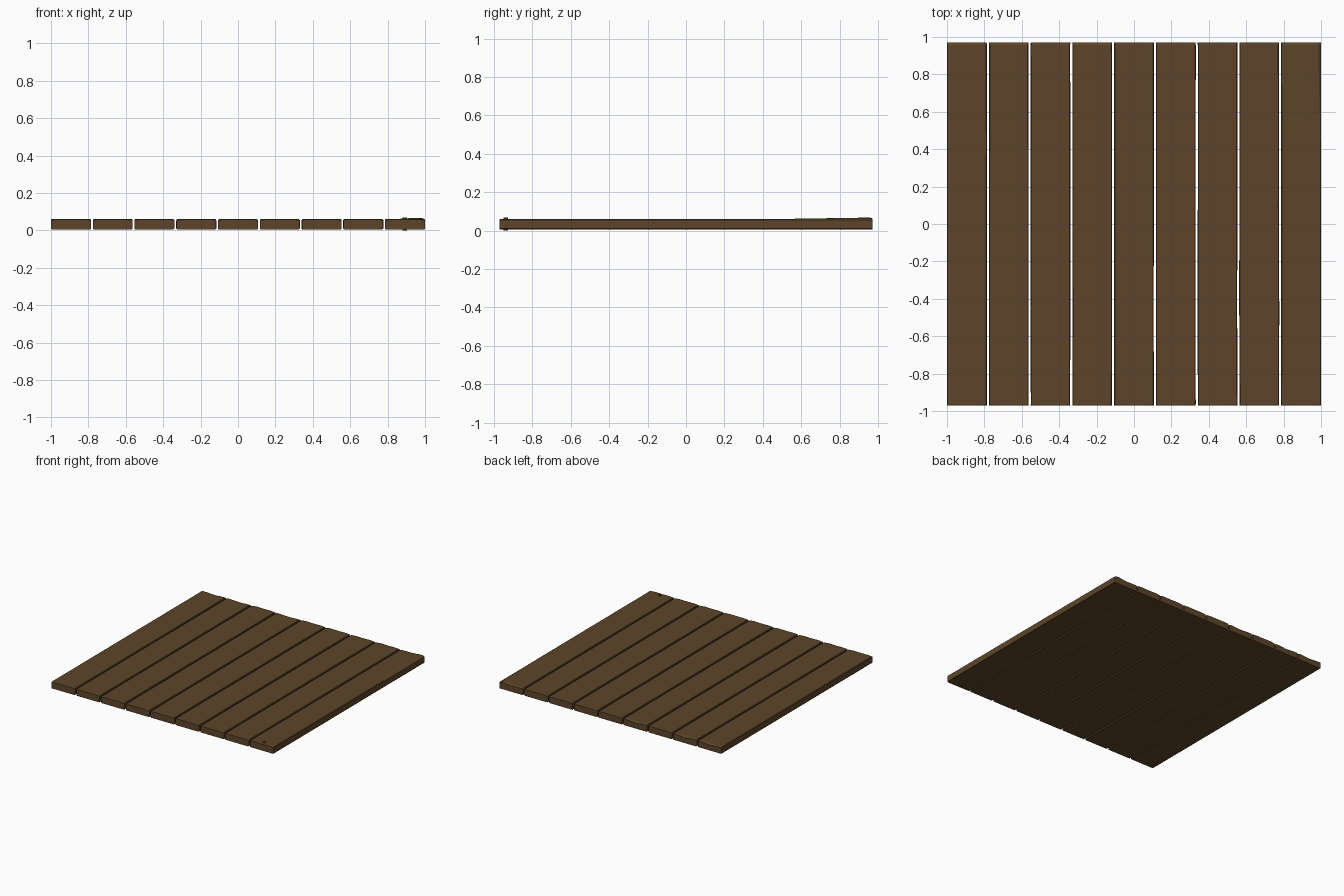
import bpy, bmesh, random

if "Cube" in bpy.data.objects:
    bpy.data.objects.remove(bpy.data.objects["Cube"])

random.seed(4)
COUNT, GAP, HALF_LEN = 9, 0.009, 0.97
WIDTH = (2 - GAP * (COUNT - 1)) / COUNT
Z0, Z1 = 0.006, 0.06
BEVEL = 0.004
CHIPPED = {0, 1, 3, 8}          # planks with a chipped back edge

wood = bpy.data.materials.new("brown_wood")
wood.diffuse_color = (0.11, 0.06, 0.023, 1)
wood.use_nodes = True
wood.node_tree.nodes["Principled BSDF"].inputs["Base Color"].default_value = wood.diffuse_color


def section(left, right, drop):
    """Bevelled plank cross-section, drop lowers the middle of the top edge."""
    b, w = BEVEL, right - left
    return [[left + b, Z0], [right - b, Z0], [right, Z0 + b], [right, Z1 - b],
            [right - b, Z1], [right - w * .2, Z1 - drop * .4],
            [right - w * .5, Z1 - drop], [left + w * .2, Z1 - drop * .4],
            [left + b, Z1], [left, Z1 - b], [left, Z0 + b]]


def plank(i):
    left = -1 + i * (WIDTH + GAP)
    right = left + WIDTH
    bm = bmesh.new()
    rings = []
    for y in (-HALF_LEN, -0.962, -0.45, 0.1, 0.45, 0.957, HALF_LEN):
        end = abs(y) == HALF_LEN
        drop = 0.011 if (y == HALF_LEN and i in CHIPPED) else 0.002 if end else 0
        a = 0 if i == 0 else random.uniform(0, 0.002)
        c = 0 if i == COUNT - 1 else random.uniform(0, 0.002)
        pts = section(left + a, right - c, drop)
        if end:                  # worn end corners
            for k in (3, 4, 8, 9):
                pts[k][1] -= 0.004
        if i == COUNT - 1 and y > 0.5:   # warped outer corner
            for k, lift in ((4, 0.006), (5, 0.008), (6, 0.004)):
                pts[k][1] += lift
            pts[4][0] -= 0.011
        rings.append([bm.verts.new((x, y, z)) for x, z in pts])
    n = len(rings[0])
    for r, s in zip(rings, rings[1:]):
        for k in range(n):
            bm.faces.new((r[k], r[(k + 1) % n], s[(k + 1) % n], s[k]))
    bm.faces.new(rings[0])
    bm.faces.new(rings[-1][::-1])
    bmesh.ops.recalc_face_normals(bm, faces=bm.faces)
    mesh = bpy.data.meshes.new(f"plank_{i + 1}")
    bm.to_mesh(mesh)
    bm.free()
    mesh.materials.append(wood)
    bpy.context.collection.objects.link(bpy.data.objects.new(f"plank_{i + 1}", mesh))


for i in range(COUNT):
    plank(i)

# Peg through the front right corner
bpy.ops.mesh.primitive_cylinder_add(vertices=8, radius=0.012, depth=0.068,
                                    location=(0.892, -0.938, 0.034))
peg = bpy.context.object
peg.name = "peg"
peg.data.materials.append(wood)
